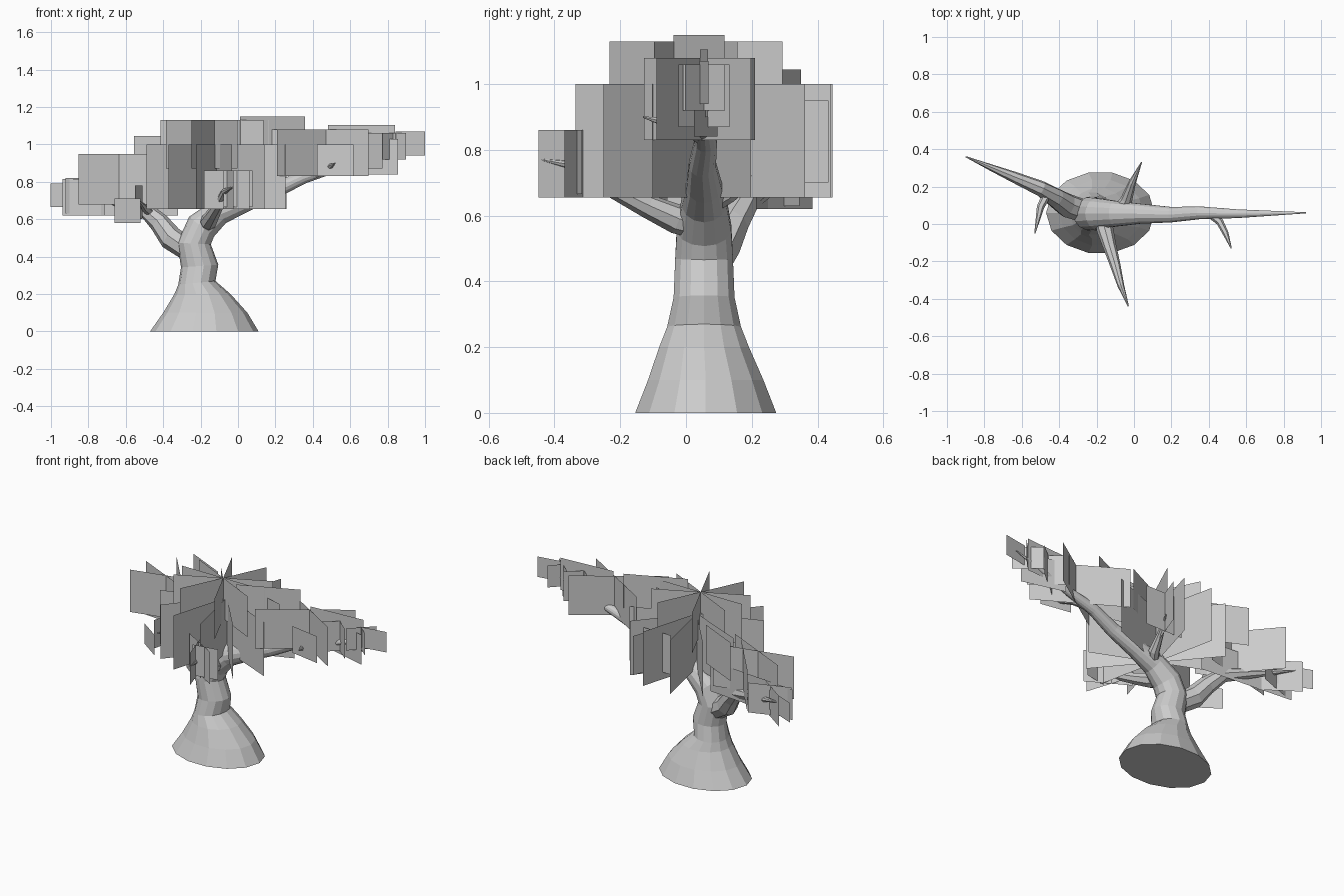
import bpy, bmesh
from math import cos, sin, pi, radians
from mathutils import Vector


def tube(name, pts, sides, ref):
    """Sweep rings (x, y, z, rx, ry) along a path; flat facets, capped ends."""
    bm = bmesh.new()
    ref = Vector(ref)
    P = [Vector(p[:3]) for p in pts]
    rings = []
    for i, p in enumerate(pts):
        t = (P[min(i + 1, len(P) - 1)] - P[max(i - 1, 0)]).normalized()
        if p[2] < 0.25:
            t = Vector((0, 0, 1))
        b = (ref - t * ref.dot(t)).normalized()
        a = b.cross(t)
        rx, ry = p[3], p[-1]
        rings.append([bm.verts.new(P[i] + a * rx * cos(2 * pi * k / sides) + b * ry * sin(2 * pi * k / sides))
                      for k in range(sides)])
    for r, s in zip(rings, rings[1:]):
        for k in range(sides):
            n = (k + 1) % sides
            bm.faces.new((r[k], r[n], s[n], s[k]))
    bm.faces.new(rings[0])
    bm.faces.new(rings[-1])
    bmesh.ops.recalc_face_normals(bm, faces=bm.faces)
    finish(name, bm)


def finish(name, bm):
    me = bpy.data.meshes.new(name)
    bm.to_mesh(me)
    bm.free()
    bpy.context.collection.objects.link(bpy.data.objects.new(name, me))


def cards(name, items):
    """Upright leaf cards: centre x, y, half width, heading in degrees, z range."""
    bm = bmesh.new()
    for x, y, h, ang, z0, z1 in items:
        d = Vector((cos(radians(ang)), sin(radians(ang)), 0)) * h
        c = Vector((x, y, 0))
        up0, up1 = Vector((0, 0, z0)), Vector((0, 0, z1))
        bm.faces.new([bm.verts.new(v) for v in (c - d + up0, c + d + up0, c + d + up1, c - d + up1)])
    finish(name, bm)


# trunk sweeping over into the long right limb
tube("trunk", [(-.18, .06, 0, .29, .22), (-.175, .06, .1, .225, .18), (-.19, .055, .2, .15, .14),
               (-.22, .055, .26, .1, .115), (-.205, .055, .35, .1, .095), (-.235, .055, .47, .09, .09),
               (-.195, .055, .56, .085, .085), (-.1, .055, .64, .07), (.03, .055, .69, .055),
               (.2, .05, .755, .042), (.35, .06, .825, .035), (.55, .055, .885, .024),
               (.92, .06, 1.0, .003)], 14, (0, 1, 0))

# side branches
up = (0, 0, 1)
tube("left_branch", [(-.24, .06, .42, .06), (-.36, .1, .5, .065), (-.42, .14, .58, .054), (-.5, .19, .655, .042),
                     (-.64, .25, .69, .03), (-.76, .3, .72, .018), (-.9, .36, .76, .003)], 8, (0, 1, 0))
tube("left_twig", [(-.46, .17, .63, .025), (-.5, .09, .66, .02), (-.53, -.05, .7, .003)], 6, up)
tube("front_branch", [(-.17, .05, .57, .045), (-.155, -.03, .59, .045), (-.13, -.12, .63, .036),
                      (-.1, -.22, .68, .028), (-.07, -.33, .75, .018), (-.03, -.44, .77, .003)], 8, up)
tube("back_branch", [(-.09, .06, .63, .035), (-.04, .13, .67, .032), (-.01, .22, .73, .02),
                     (.04, .33, .79, .003)], 8, up)
tube("right_twig", [(.4, .06, .83, .022), (.46, .01, .86, .02), (.49, -.05, .88, .016),
                    (.52, -.13, .9, .003)], 6, up)

# crown: large fan of crossing cards
cards("crown_leaves", [(-.115, .055, .4, a, .655, 1.0) for a in (21, 50, 74, 102, 130, 157)])
cards("upper_crown_leaves", [(-.125, .03, .29, a, .87, 1.13) for a in (0, 26, 65, 115, 154)]
      + [(.185, .04, .19, 24, .93, 1.15), (.14, .05, .15, -15, .83, 1.08)])

# right limb foliage, smaller toward the tip
cards("right_leaves", [(.45, .06, .29, -31, .83, 1.08), (.45, .035, .29, 34, .83, 1.08),
                       (.66, .055, .18, 4, .9, 1.105), (.72, .06, .14, -15, .84, 1.03),
                       (.52, -.07, .1, -10, .83, 1.0), (.92, .055, .08, 10, .94, 1.07)]
      + [(.68, .055, .12, a, .87, 1.06) for a in (-40, 40)]
      + [(.83, .055, .09, a, .92, 1.06) for a in (-40, 45)])

# left limb foliage
cards("left_leaves", [(-.6, .27, .23, -50, .68, .95), (-.62, .175, .25, -25, .68, .95),
                      (-.61, .19, .25, 14, .68, .95), (-.43, .29, .14, -25, .8, 1.045),
                      (-.63, .24, .31, -5, .62, .815), (-.82, .31, .13, -35, .62, .815),
                      (-.8, .3, .13, 20, .63, .82), (-.9, .34, .11, -22, .665, .79),
                      (-.59, -.05, .085, -35, .58, .71), (-.53, .02, .08, 75, .6, .78)])

# front and back branch foliage
cards("front_leaves", [(-.07, -.31, .145, -72, .655, .86), (-.06, -.3, .14, -30, .655, .86),
                       (.0, -.33, .08, 10, .665, .86)])
cards("back_leaves", [(.03, .32, .12, 70, .7, .95), (.03, .3, .13, 0, .7, .95)])
